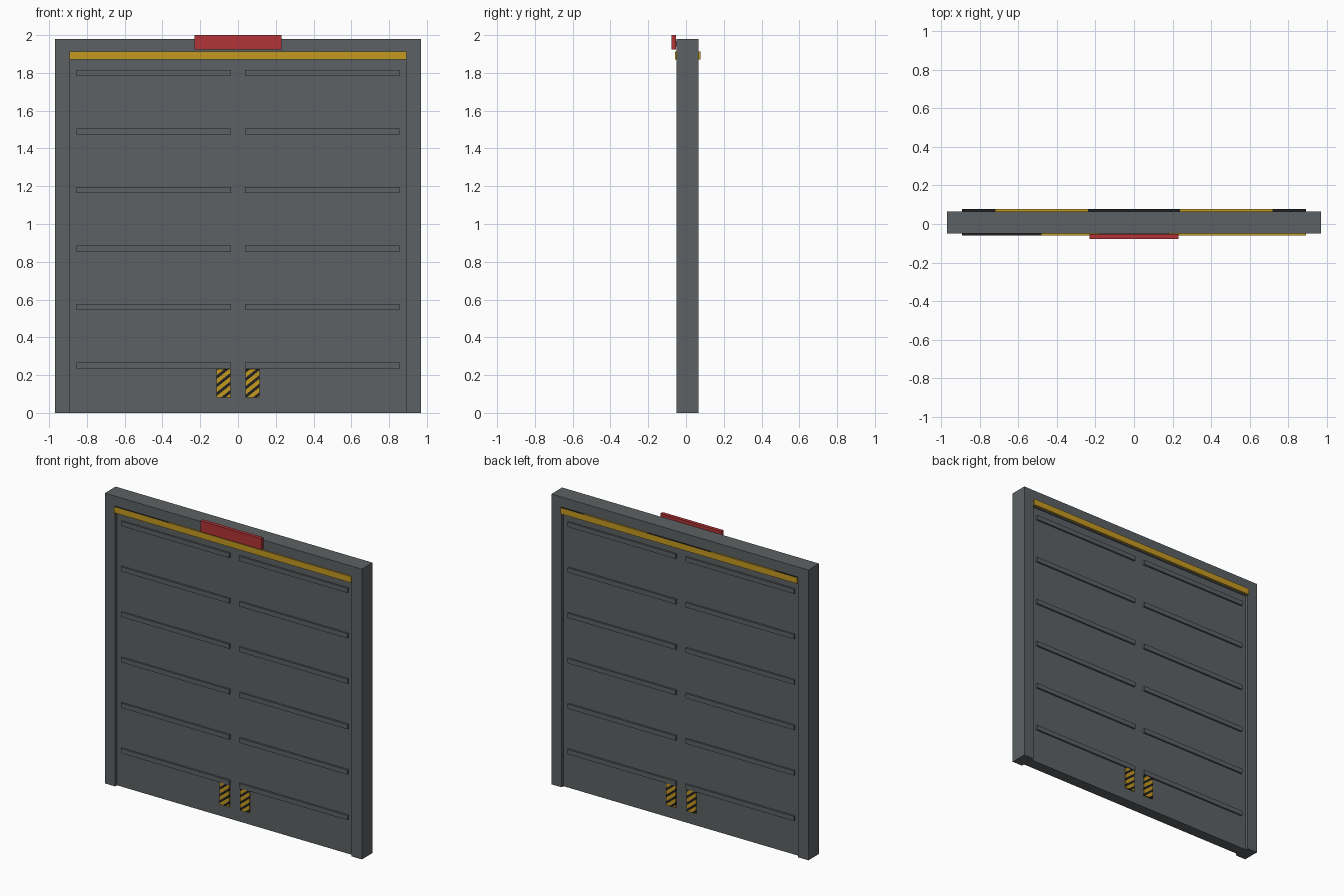
import bpy, bmesh
from mathutils import Vector
from math import floor

cube = bpy.data.objects.get("Cube")
if cube:
    bpy.data.objects.remove(cube, do_unlink=True)


def material(name, rgb):
    m = bpy.data.materials.new(name)
    m.use_nodes = True
    m.diffuse_color = (*rgb, 1)
    m.node_tree.nodes["Principled BSDF"].inputs["Base Color"].default_value = (*rgb, 1)
    return m


GREY = material("steel grey", (0.11, 0.12, 0.126))
YELLOW = material("warning yellow", (0.56, 0.32, 0.015))
BLACK = material("warning black", (0.014, 0.014, 0.014))
RED = material("sign red", (0.45, 0.034, 0.038))


def box(name, lo, hi, mats, cuts=(), rule=None):
    """Box between two corners, optionally sliced by planes and coloured by a face rule."""
    lo, hi = Vector(lo), Vector(hi)
    bm = bmesh.new()
    bmesh.ops.create_cube(bm, size=1)
    for v in bm.verts:
        v.co = (lo + hi) / 2 + v.co * (hi - lo)
    for point, normal in cuts:
        bmesh.ops.bisect_plane(bm, geom=bm.verts[:] + bm.edges[:] + bm.faces[:],
                               plane_co=point, plane_no=normal)
    if rule:
        bm.normal_update()
        for f in bm.faces:
            f.material_index = rule(f.calc_center_median(), f.normal)
    mesh = bpy.data.meshes.new(name)
    bm.to_mesh(mesh)
    bm.free()
    for m in mats:
        mesh.materials.append(m)
    ob = bpy.data.objects.new(name, mesh)
    bpy.context.collection.objects.link(ob)
    return ob


FRONT, BACK = -0.05, 0.066
MID = (FRONT + BACK) / 2
OUTER, INNER, TOP, LINTEL = 0.97, 0.893, 1.98, 1.87
PANEL = 0.038     # half thickness of the door panel

# Frame and door panel
for side, s in (("left", 1), ("right", -1)):
    a, b = sorted((s * INNER, s * OUTER))
    box(side + "_post", (a, FRONT, 0), (b, BACK, TOP), [GREY])
box("lintel", (-INNER, FRONT, LINTEL), (INNER, BACK, TOP), [GREY])
box("door_panel", (-INNER, MID - PANEL, 0), (INNER, MID + PANEL, LINTEL), [GREY])


# Warning strip around the lower lintel, its upper ledge in alternating colours
def strip_colour(c, n):
    if n.z < 0.5:
        return 0
    if c.y > MID:
        return 1 if abs(c.x) < 0.24 or abs(c.x) > 0.72 else 0
    return 1 if c.x < -0.48 else 0


steps = [((i * 0.24, 0, 0), (1, 0, 0)) for i in range(-3, 4)]
for name, y0, y1 in (("front", FRONT - 0.009, FRONT), ("back", BACK, BACK + 0.011)):
    box(name + "_warning_strip", (-INNER, y0, LINTEL), (INNER, y1, 1.912),
        [YELLOW, BLACK], steps, strip_colour)

# Red sign on the front of the lintel
box("sign", (-0.23, -0.077, 1.925), (0.23, FRONT - 0.003, 2.0), [RED])
box("sign_bracket", (-0.18, FRONT - 0.004, 1.94), (0.18, FRONT, 1.97), [GREY])

# Ribs and striped plates on both faces of the door
PITCH, SLOPE = 0.045, 0.8
for face, d in (("front", -1), ("back", 1)):
    skin = MID + d * PANEL
    y0, y1 = sorted((skin, skin + d * 0.012))
    p0, p1 = sorted((skin, skin + d * 0.008))

    def band(c):
        return (c.z + d * SLOPE * c.x) / PITCH

    def plate_colour(c, n):
        t = band(c)
        return 1 if t - floor(t) < 0.42 else 0

    cuts = [((0, 0, (i + f) * PITCH), (d * SLOPE, 0, 1))
            for i in range(-1, 9) for f in (0, 0.42)]
    for side, s in (("left", 1), ("right", -1)):
        a, b = sorted((s * 0.037, s * 0.855))
        for row in range(6):
            z = 0.25 + row * 0.31
            box(f"{face}_{side}_rib_{row + 1}", (a, y0, z - 0.016), (b, y1, z + 0.016), [GREY])
        a, b = sorted((s * 0.04, s * 0.113))
        box(f"{face}_{side}_warning_plate", (a, p0, 0.082), (b, p1, 0.233),
            [YELLOW, BLACK], cuts, plate_colour)
